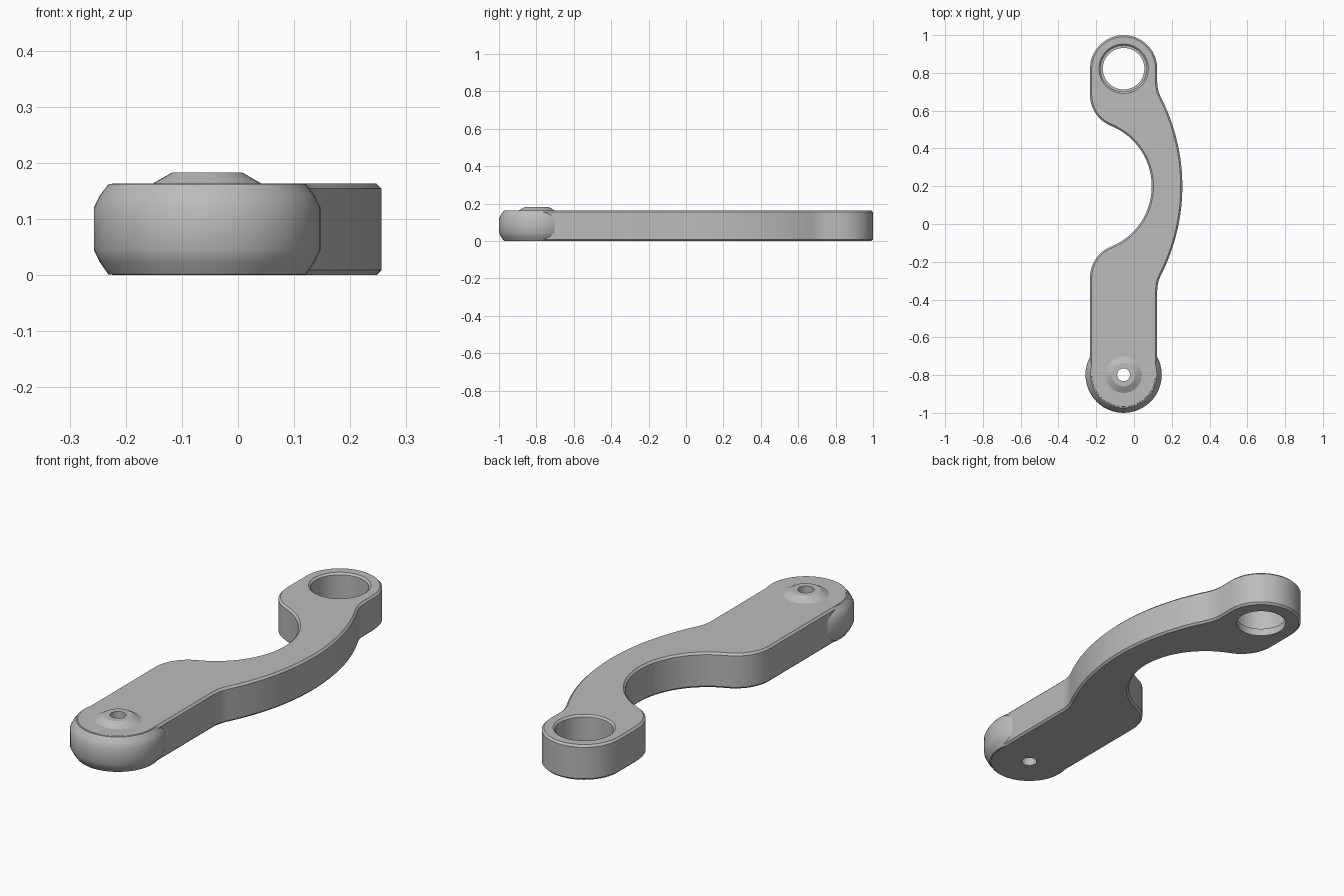
import bpy, bmesh
from math import radians, degrees, atan2, sqrt, cos, sin, tau

cube = bpy.data.objects.get("Cube")
if cube:
    bpy.data.objects.remove(cube, do_unlink=True)

AXIS_X, HALF_W, HEIGHT, CHAMFER = -0.055, 0.178, 0.163, 0.009
PIVOT_Y, RING_Y, BEND_Y = -0.798, 0.822, 0.2

grey = bpy.data.materials.new("plain grey")
grey.use_nodes = True
grey.diffuse_color = (0.5, 0.5, 0.5, 1)
grey.node_tree.nodes["Principled BSDF"].inputs["Base Color"].default_value = (0.5, 0.5, 0.5, 1)


def make_object(name, bm):
    bmesh.ops.remove_doubles(bm, verts=bm.verts, dist=0.0001)
    bmesh.ops.recalc_face_normals(bm, faces=bm.faces)
    mesh = bpy.data.meshes.new(name)
    bm.to_mesh(mesh)
    bm.free()
    mesh.materials.append(grey)
    obj = bpy.data.objects.new(name, mesh)
    bpy.context.collection.objects.link(obj)
    return obj


def lathe(name, profile, y, steps=64):
    """Turn a closed (radius, height) profile about an upright axis."""
    bm = bmesh.new()
    verts = [bm.verts.new((AXIS_X + r, y, z)) for r, z in profile]
    edges = [bm.edges.new((verts[i - 1], v)) for i, v in enumerate(verts)
             if profile[i - 1][0] > 0 or profile[i][0] > 0]
    bmesh.ops.spin(bm, geom=verts + edges, cent=(AXIS_X, y, 0), axis=(0, 0, 1),
                   angle=tau, steps=steps, use_merge=False)
    return make_object(name, bm)


def arc(x, y, r, start, end, n):
    angles = [radians(start + (end - start) * i / n) for i in range(n + 1)]
    return [(x + r * cos(a), y + r * sin(a)) for a in angles]


def outline(d):
    """Arm outline made of tangent arcs, moved inward by d."""
    outer_r, fillet, inner_r = 1.034, 0.18, 0.344
    outer_x, inner_x = 0.256 - outer_r, -0.25
    fillet_x = AXIS_X + HALF_W + fillet
    dx = fillet_x - outer_x
    dy = sqrt((outer_r + fillet) ** 2 - dx ** 2)
    t = degrees(atan2(dy, dx))
    ix = AXIS_X - inner_x
    iy = sqrt((inner_r + HALF_W) ** 2 - ix ** 2)
    p = degrees(atan2(iy, ix))
    w = HALF_W - d
    return (arc(AXIS_X, PIVOT_Y, w, 180, 360, 32)
            + arc(fillet_x, BEND_Y - dy, fillet + d, 180, 180 - t, 6)
            + arc(outer_x, BEND_Y, outer_r - d, -t, t, 32)
            + arc(fillet_x, BEND_Y + dy, fillet + d, 180 + t, 180, 6)
            + arc(AXIS_X, RING_Y, w, 0, 180, 32)
            + arc(AXIS_X, BEND_Y + iy, w, 180, 180 + p, 12)
            + arc(inner_x, BEND_Y, inner_r + d, p, -p, 32)
            + arc(AXIS_X, BEND_Y - iy, w, 180 - p, 180, 12))


# Curved arm with chamfered rims
bm = bmesh.new()
rings = []
for inset, z in ((CHAMFER, 0), (0, CHAMFER), (0, HEIGHT - CHAMFER), (CHAMFER, HEIGHT)):
    rings.append([bm.verts.new((x, y, z)) for x, y in outline(inset)])
for low, high in zip(rings, rings[1:]):
    for i in range(len(low)):
        bm.faces.new((low[i - 1], low[i], high[i], high[i - 1]))
bm.faces.new(rings[0][::-1])
bm.faces.new(rings[-1])
arm = make_object("curved_arm", bm)

# Stepped socket with a flared lip, and the narrow pivot bore
socket = lathe("socket_cutter", [(0, -0.05), (0.11, -0.05), (0.11, 0.035), (0.122, 0.035),
                                 (0.122, 0.155), (0.132, HEIGHT + 0.001),
                                 (0.132, 0.25), (0, 0.25)], RING_Y)
bore = lathe("bore_cutter", [(0, -0.05), (0.034, -0.05), (0.034, 0.25), (0, 0.25)], PIVOT_Y, 32)
bpy.context.view_layer.objects.active = arm
for cutter in (socket, bore):
    cutter.hide_render = True
    mod = arm.modifiers.new(cutter.name, "BOOLEAN")
    mod.operation, mod.solver, mod.object = "DIFFERENCE", "EXACT", cutter
    bpy.ops.object.modifier_apply(modifier=mod.name)
    bpy.data.objects.remove(cutter, do_unlink=True)

# Rounded rim around the pivot end
rim = lathe("pivot_rim", [(0.15, 0.001), (0.176, 0.001), (0.192, 0.024), (0.202, 0.045),
                          (0.202, 0.12), (0.192, 0.141), (0.176, 0.162), (0.15, 0.162)],
            PIVOT_Y, 48)

# Raised conical boss around the bore
boss = lathe("pivot_boss", [(0.034, 0.155), (0.097, 0.155), (0.097, HEIGHT),
                            (0.062, 0.183), (0.034, 0.183)], PIVOT_Y, 32)

for obj in (arm, rim, boss):
    bpy.ops.object.select_all(action="DESELECT")
    obj.select_set(True)
    bpy.context.view_layer.objects.active = obj
    bpy.ops.object.shade_smooth_by_angle(angle=radians(28))
